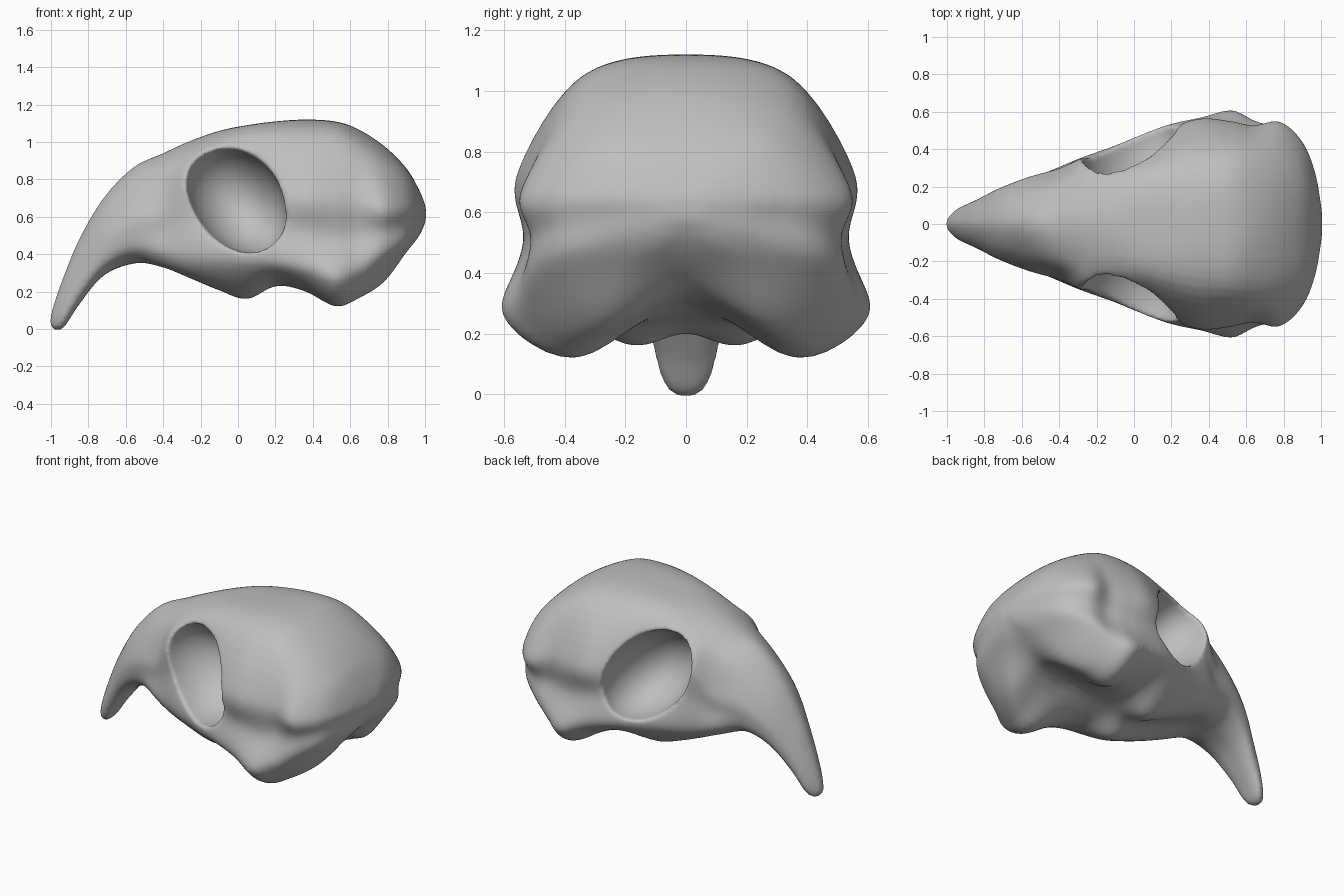
import bpy, bmesh, math
from mathutils import Vector

cube = bpy.data.objects.get("Cube")
if cube:
    bpy.data.objects.remove(cube)

bone = bpy.data.materials.new("bone_grey")
bone.use_nodes = True
colour = (0.52, 0.52, 0.52, 1)
bone.diffuse_color = colour
bone.node_tree.nodes["Principled BSDF"].inputs["Base Color"].default_value = colour

# Beak sections: x, top, bottom, half width
BEAK = [
    (-1.005, .06, .025, .015), (-.98, .15, -.005, .05), (-.93, .29, .01, .09),
    (-.85, .48, .13, .125), (-.72, .70, .285, .19), (-.56, .865, .35, .25),
]
# Skull sections: x, top, then y/z of shoulder, side, cheek, underside, and the middle of the underside
SKULL = [
    (-.40, .94, .20, .86, .29, .65, .30, .40, .20, .33, .35),
    (-.27, 1.0, .22, .94, .345, .82, .35, .38, .22, .28, .30),
    (-.10, 1.06, .25, 1.0, .37, .80, .41, .36, .21, .21, .24),
    (.05, 1.09, .27, 1.04, .42, .78, .47, .35, .20, .165, .20),
    (.20, 1.11, .31, 1.05, .50, .75, .52, .34, .25, .235, .24),
    (.36, 1.12, .34, 1.05, .555, .73, .56, .31, .32, .20, .27),
    (.52, 1.11, .345, 1.04, .54, .72, .605, .26, .36, .12, .30),
    (.64, 1.07, .35, .99, .52, .71, .55, .30, .35, .16, .31),
    (.78, .98, .33, .91, .54, .67, .49, .38, .27, .25, .34),
    (.90, .86, .27, .82, .435, .66, .39, .46, .20, .41, .43),
    (.97, .74, .15, .73, .27, .65, .20, .53, .10, .50, .51),
    (1.005, .65, .04, .65, .07, .63, .05, .59, .03, .58, .58),
]


def spline(p0, p1, p2, p3, t):
    """Point on a smooth curve between p1 and p2."""
    return 0.5 * (2 * p1 + (p2 - p0) * t + (2 * p0 - 5 * p1 + 4 * p2 - p3) * t ** 2
                  + (3 * p1 - p0 - 3 * p2 + p3) * t ** 3)


def ring(x, top, half, bottom):
    """Mirror half a section and round it into a closed ring."""
    left = [Vector((x, y, z)) for y, z in half]
    right = [Vector((x, -p.y, p.z)) for p in reversed(left)]
    pts = [Vector((x, 0, top))] + left + [Vector((x, 0, bottom))] + right
    n = len(pts)
    return [spline(pts[i - 1], pts[i], pts[(i + 1) % n], pts[(i + 2) % n], k / 6)
            for i in range(n) for k in range(6)]


def beak_ring(x, top, bottom, w):
    h = top - bottom
    half = [(.6 * w, top - .17 * h), (.96 * w, bottom + .52 * h), (w, bottom + .32 * h),
            (.88 * w, bottom + .13 * h), (.47 * w, bottom + .02 * h)]
    return ring(x, top, half, bottom)


def skull_ring(x, top, *rest):
    half = list(zip(rest[0:8:2], rest[1:8:2]))
    # Hollow of the temple, between the side and the cheek
    (y1, z1), (y2, z2) = half[1:3]
    hollow = .045 * math.exp(-((x - .52) / .2) ** 2)
    half.insert(2, ((y1 + y2) / 2 - hollow, (z1 + z2) / 2))
    return ring(x, top, half, rest[8])


def loft(name, rings, steps):
    """Skin smoothly through the rings and close both ends."""
    bm = bmesh.new()
    rows = []
    last = len(rings) - 1
    for i in range(last):
        a, b, c, d = rings[max(i - 1, 0)], rings[i], rings[i + 1], rings[min(i + 2, last)]
        for k in range(steps):
            rows.append([spline(*p, k / steps) for p in zip(a, b, c, d)])
    rows.append(rings[-1])
    rows = [[bm.verts.new(p) for p in row] for row in rows]
    n = len(rows[0])
    for r, s in zip(rows, rows[1:]):
        for j in range(n):
            bm.faces.new((r[j], r[(j + 1) % n], s[(j + 1) % n], s[j]))
    bm.faces.new(rows[0])
    bm.faces.new(rows[-1])
    bmesh.ops.recalc_face_normals(bm, faces=bm.faces)
    mesh = bpy.data.meshes.new(name)
    bm.to_mesh(mesh)
    bm.free()
    mesh.materials.append(bone)
    obj = bpy.data.objects.new(name, mesh)
    bpy.context.collection.objects.link(obj)
    return obj


skull = loft("skull", [beak_ring(*b) for b in BEAK] + [skull_ring(*s) for s in SKULL], 5)


# Eye sockets: slanted egg-shaped hollows
def socket_cutter(name, side):
    bpy.ops.mesh.primitive_uv_sphere_add(segments=48, ring_count=24,
                                         location=(-.01, side * .43, .70),
                                         rotation=(0, math.radians(52), 0))
    cutter = bpy.context.object
    cutter.name = name
    cutter.scale = (.325, .35, .235)
    cutter.hide_render = True
    cutter.hide_set(True)
    cut = skull.modifiers.new(name, "BOOLEAN")
    cut.object = cutter
    cut.operation = "DIFFERENCE"
    cut.solver = "EXACT"


socket_cutter("left_socket_cutter", 1)
socket_cutter("right_socket_cutter", -1)

# Soften the socket rims into the bone
remesh = skull.modifiers.new("even_surface", "REMESH")
remesh.mode = "VOXEL"
remesh.voxel_size = .014
remesh.use_smooth_shade = True
soften = skull.modifiers.new("soft_rims", "SMOOTH")
soften.factor = .5
soften.iterations = 8
